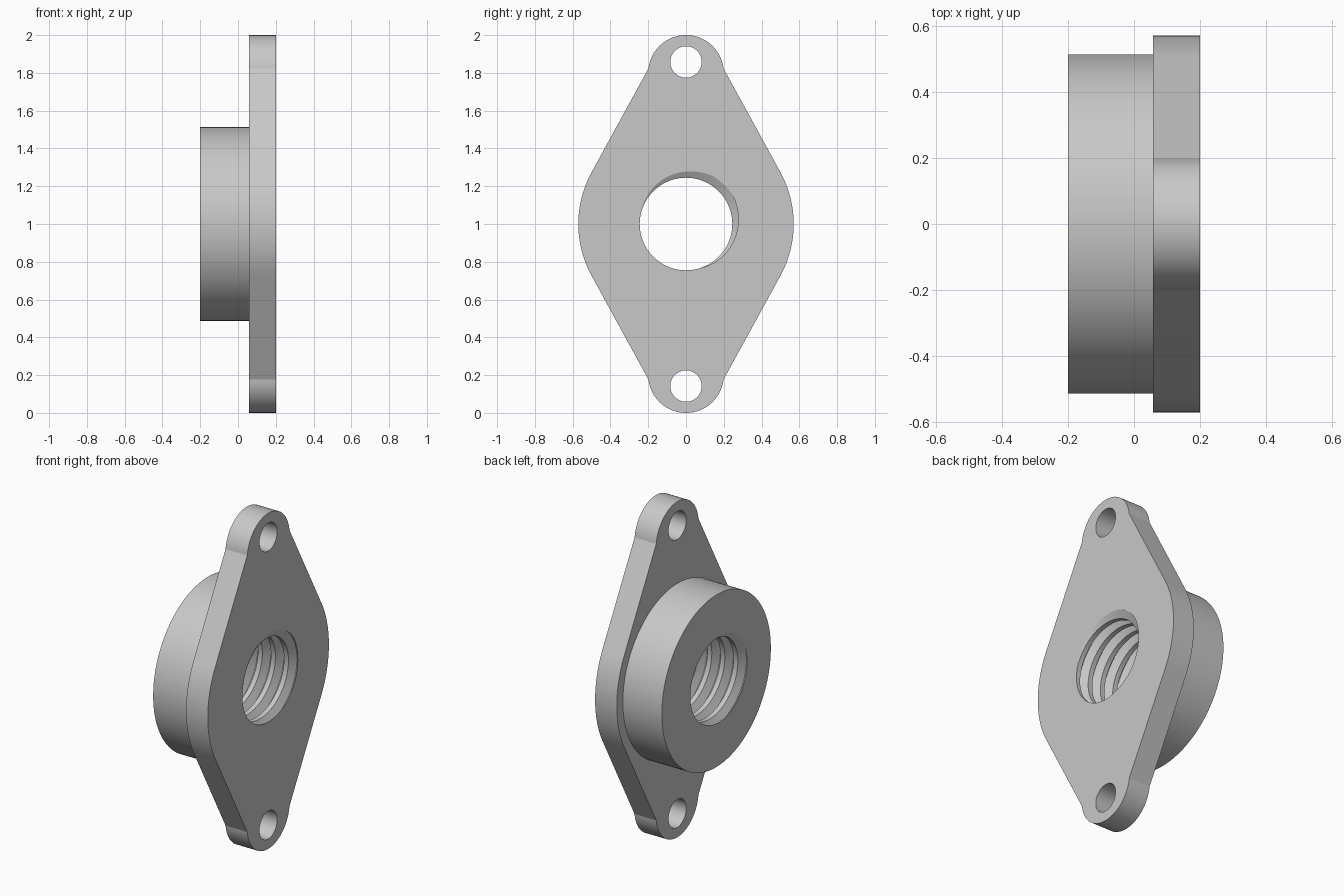
import bpy, bmesh
from math import sin, cos, tau, radians, atan2, degrees, acos

if "Cube" in bpy.data.objects:
    bpy.data.objects.remove(bpy.data.objects["Cube"])

BACK, STEP, FACE = -0.2, 0.057, 0.2      # x of boss end, flange rear, flange face
BORE, DEPTH, PITCH = 0.245, 0.045, 0.086  # thread sizes


def make_object(name, bm):
    bmesh.ops.recalc_face_normals(bm, faces=bm.faces)
    mesh = bpy.data.meshes.new(name)
    bm.to_mesh(mesh)
    bm.free()
    obj = bpy.data.objects.new(name, mesh)
    bpy.context.collection.objects.link(obj)
    return obj


def arc(cy, cz, r, start, end, count):
    angles = [radians(start + (end - start) * i / count) for i in range(count + 1)]
    return [(cy + r * cos(a), cz + r * sin(a)) for a in angles]


def prism(name, outline, x0, x1):
    bm = bmesh.new()
    base = bm.faces.new([bm.verts.new((x0, y, z)) for y, z in outline])
    side = bmesh.ops.extrude_face_region(bm, geom=[base], use_keep_orig=True)["geom"]
    moved = [g for g in side if isinstance(g, bmesh.types.BMVert)]
    bmesh.ops.translate(bm, verts=moved, vec=(x1 - x0, 0, 0))
    return make_object(name, bm)


def disc(name, z, r, x0, x1, sides=128):
    return prism(name, arc(0, z, r, 0, 360, sides)[:-1], x0, x1)


def thread_cutter(name, n=96, turns=10):
    # Helical strip: up the flank, along the root, down the flank, along the crest
    profile = [(-0.33, BORE), (-0.04, BORE + DEPTH), (0.04, BORE + DEPTH), (0.33, BORE)]
    start = FACE - PITCH * (47 / 360 + 7)
    bm = bmesh.new()
    rows = []
    for k in range(n * turns + 1):
        a = tau * k / n
        rows.append([bm.verts.new((start + PITCH * (k / n + f), r * cos(a), r * sin(a)))
                     for f, r in profile])
    for k in range(n * turns):
        here, after = rows[k], rows[k + 1]
        for j in range(3):
            bm.faces.new((here[j], here[j + 1], after[j + 1], after[j]))
        if k + n < n * turns:
            bm.faces.new((here[3], rows[k + n][0], rows[k + n + 1][0], after[3]))
    # Close both ends with fans, well outside the body
    low, high = bm.verts.new((start - PITCH, 0, 0)), bm.verts.new((start + PITCH * (turns + 1), 0, 0))
    middle = start + PITCH * turns / 2
    for e in [e for e in bm.edges if e.is_boundary]:
        tip = low if e.verts[0].co.x < middle else high
        bm.faces.new((e.verts[0], e.verts[1], tip))
    obj = make_object(name, bm)
    obj.location.z = 1
    return obj


def combine(body, tool, operation):
    tool.hide_render = True
    bpy.context.view_layer.update()
    mod = body.modifiers.new(operation.lower(), "BOOLEAN")
    mod.operation, mod.object, mod.solver = operation, tool, "EXACT"
    bpy.context.view_layer.objects.active = body
    bpy.ops.object.modifier_apply(modifier=mod.name)
    bpy.data.objects.remove(tool)


# Diamond flange: wide round middle, straight flanks, slightly bulging ends
WIDE, END = 0.57, 0.2
slope = degrees(atan2(63, 115))
bulge = slope - degrees(acos((WIDE - 0.8 * sin(radians(slope))) / END))
outline = (arc(0, 1, WIDE, -slope, slope, 32)
           + arc(0, 2 - END, END, bulge, 180 - bulge, 48)
           + arc(0, 1, WIDE, 180 - slope, 180 + slope, 32)
           + arc(0, END, END, 180 + bulge, 360 - bulge, 48))
flange = prism("flange_nut", outline, STEP, FACE)

# Round boss behind the flange
combine(flange, disc("boss", 1, 0.513, BACK, (STEP + FACE) / 2), "UNION")

# Bolt holes and threaded bore
for z in (0.142, 1.858):
    combine(flange, disc("bolt_hole", z, 0.083, 0, 0.3, 64), "DIFFERENCE")
combine(flange, thread_cutter("threaded_bore"), "DIFFERENCE")

# Plain grey metal
grey = bpy.data.materials.new("plain_grey")
grey.use_nodes = True
colour = (0.58, 0.58, 0.58, 1)
grey.diffuse_color = colour
grey.node_tree.nodes["Principled BSDF"].inputs["Base Color"].default_value = colour
flange.data.materials.clear()
flange.data.materials.append(grey)

bpy.ops.object.select_all(action="DESELECT")
flange.select_set(True)
bpy.context.view_layer.objects.active = flange
bpy.ops.object.shade_smooth_by_angle(angle=radians(20))
